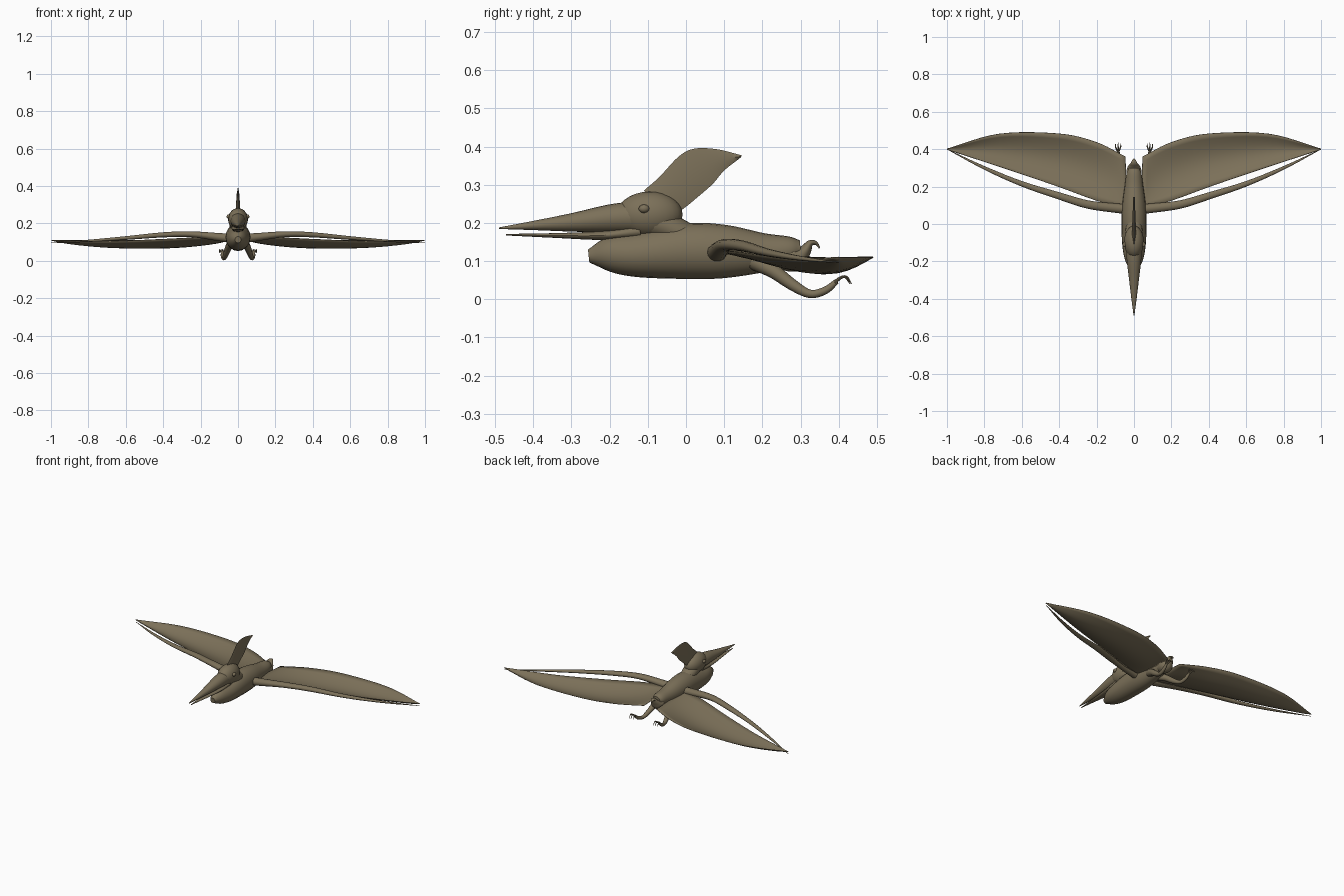
import bpy, bmesh, math
from mathutils import Vector

cube = bpy.data.objects.get("Cube")
if cube:
    bpy.data.objects.remove(cube, do_unlink=True)

hide = bpy.data.materials.new("olive brown hide")
hide.use_nodes = True
colour = (0.2, 0.163, 0.1, 1)
hide.diffuse_color = colour
shader = next(n for n in hide.node_tree.nodes if n.type == 'BSDF_PRINCIPLED')
shader.inputs["Base Color"].default_value = colour
shader.inputs["Roughness"].default_value = 0.8


def finish(name, bm, angle=40):
    bmesh.ops.recalc_face_normals(bm, faces=bm.faces)
    mesh = bpy.data.meshes.new(name)
    bm.to_mesh(mesh)
    bm.free()
    mesh.materials.append(hide)
    obj = bpy.data.objects.new(name, mesh)
    bpy.context.collection.objects.link(obj)
    bpy.ops.object.select_all(action='DESELECT')
    obj.select_set(True)
    bpy.context.view_layer.objects.active = obj
    bpy.ops.object.shade_smooth_by_angle(angle=math.radians(angle))
    return obj


def smooth(points, steps=5):
    """Catmull-Rom samples through tuples of any length."""
    pts = [Vector(p) for p in points]
    pts = [2 * pts[0] - pts[1]] + pts + [2 * pts[-1] - pts[-2]]
    out = []
    for a, b, c, d in zip(pts, pts[1:], pts[2:], pts[3:]):
        for i in range(steps):
            t = i / steps
            out.append(b + (c - a) * (t / 2) + (2 * a - 5 * b + 4 * c - d) * (t * t / 2)
                       + (3 * b - a - 3 * c + d) * (t ** 3 / 2))
    return out + [pts[-2]]


def tube(name, stations, side=(1, 0, 0), sides=20, steps=5):
    """Loft of ellipses; each station is x, y, z, half width, half height."""
    rows = smooth(stations, steps)
    centres = [Vector(r[:3]) for r in rows]
    bm = bmesh.new()
    rings = []
    for i, row in enumerate(rows):
        tangent = (centres[min(i + 1, len(rows) - 1)] - centres[max(i - 1, 0)]).normalized()
        across = Vector(side)
        across = (across - tangent * across.dot(tangent)).normalized()
        up = across.cross(tangent)
        ring = []
        for k in range(sides):
            a = math.tau * k / sides
            ring.append(bm.verts.new(centres[i] + across * (max(row[3], 0.0005) * math.cos(a))
                                     + up * (max(row[4], 0.0005) * math.sin(a))))
        rings.append(ring)
    for r, q in zip(rings, rings[1:]):
        for k in range(sides):
            j = (k + 1) % sides
            bm.faces.new((r[k], r[j], q[j], q[k]))
    bm.faces.new(rings[0])
    bm.faces.new(rings[-1])
    return finish(name, bm)


def ellipsoid(name, centre, radii):
    bm = bmesh.new()
    bmesh.ops.create_uvsphere(bm, u_segments=24, v_segments=14, radius=1)
    bmesh.ops.scale(bm, vec=radii, verts=bm.verts)
    bmesh.ops.translate(bm, vec=centre, verts=bm.verts)
    return finish(name, bm)


# Torso with a blunt chest, and an upturned tail
tube("body", [(0, y, z, w, h) for y, z, w, h in (
    (-0.255, 0.113, 0.016, 0.017), (-0.2, 0.118, 0.045, 0.046), (-0.12, 0.117, 0.062, 0.06),
    (0, 0.126, 0.067, 0.073), (0.1, 0.125, 0.063, 0.07), (0.2, 0.122, 0.05, 0.052),
    (0.27, 0.128, 0.04, 0.037), (0.3, 0.13, 0.026, 0.024))])
tube("tail", [(0, 0.24, 0.12, 0.035, 0.035), (0, 0.285, 0.108, 0.04, 0.036),
              (0, 0.31, 0.125, 0.03, 0.018), (0, 0.325, 0.146, 0.018, 0.009),
              (0, 0.34, 0.147, 0.01, 0.005), (0, 0.35, 0.134, 0.002, 0.002)])

# Neck, head and beak
tube("neck", [(0, -0.1, 0.21, 0.045, 0.045), (0, -0.05, 0.19, 0.046, 0.038),
              (0, -0.01, 0.17, 0.042, 0.036), (0, 0.04, 0.15, 0.03, 0.03)])
ellipsoid("head", (0, -0.095, 0.222), (0.053, 0.086, 0.06))
tube("upper_beak", [(0, y, z, w, h) for y, z, w, h in (
    (-0.49, 0.186, 0.002, 0.002), (-0.4, 0.193, 0.014, 0.012), (-0.3, 0.201, 0.026, 0.024),
    (-0.2, 0.211, 0.038, 0.037), (-0.13, 0.215, 0.042, 0.042))])
tube("lower_beak", [(0, y, z, w, h) for y, z, w, h in (
    (-0.472, 0.169, 0.002, 0.002), (-0.35, 0.167, 0.016, 0.006), (-0.22, 0.167, 0.03, 0.012),
    (-0.12, 0.178, 0.036, 0.02))])

# Thin blade of a crest, sweeping back from the crown
upper_edge = smooth([(-0.11, 0.285), (-0.07, 0.32), (-0.02, 0.373), (0.02, 0.394),
                     (0.08, 0.393), (0.146, 0.377)])
lower_edge = smooth([(-0.05, 0.215), (-0.01, 0.235), (0.03, 0.267), (0.07, 0.302),
                     (0.1, 0.337), (0.143, 0.371)])
bm = bmesh.new()
rows = []
for n, (a, b) in enumerate(zip(upper_edge, lower_edge)):
    mid = (a + b) / 2
    half = 0.013 * (1 - 0.7 * n / len(upper_edge))
    rows.append([bm.verts.new((x, p.x, p.y)) for x, p in
                 ((0, a), (half, mid), (0, b), (-half, mid))])
for r, q in zip(rows, rows[1:]):
    for k in range(4):
        j = (k + 1) % 4
        bm.faces.new((r[k], r[j], q[j], q[k]))
bm.faces.new(rows[0])
bm.faces.new(rows[-1])
finish("crest", bm)


def membrane(name, s):
    """Cupped sheet between a leading and a trailing edge."""
    front = smooth([(0.04, 0.08, 0.122), (0.2, 0.125, 0.125), (0.42, 0.205, 0.115),
                    (0.7, 0.3, 0.105), (1, 0.398, 0.11)], 6)
    back = smooth([(0.045, 0.36, 0.108), (0.2, 0.437, 0.109), (0.4, 0.483, 0.11),
                   (0.72, 0.482, 0.11), (1, 0.402, 0.11)], 6)
    bm = bmesh.new()
    rows = []
    chords = 10
    for n, (a, b) in enumerate(zip(front, back)):
        sag = 0.045 * math.sin(math.pi * n / (len(front) - 1)) ** 0.7 if 0 < n < len(front) - 1 else 0
        row = []
        for k in range(chords + 1):
            p = a.lerp(b, k / chords)
            row.append(bm.verts.new((s * p.x, p.y, p.z - sag * math.sin(math.pi * k / chords))))
        rows.append(row)
    for r, q in zip(rows, rows[1:]):
        for k in range(chords):
            bm.faces.new((r[k], r[k + 1], q[k + 1], q[k]))
    sheet = finish(name, bm)
    solid = sheet.modifiers.new("thickness", 'SOLIDIFY')
    solid.thickness = 0.003
    solid.offset = 0


# Paired parts
for label, s in (("left", 1), ("right", -1)):
    tube(label + "_wing_arm", [(s * x, y, z, w, h) for x, y, z, w, h in (
        (0.03, 0.08, 0.12, 0.027, 0.025), (0.1, 0.085, 0.127, 0.025, 0.022),
        (0.25, 0.105, 0.142, 0.022, 0.016), (0.4, 0.15, 0.139, 0.019, 0.014),
        (0.6, 0.215, 0.122, 0.014, 0.01), (0.8, 0.3, 0.107, 0.009, 0.006),
        (1, 0.4, 0.096, 0.001, 0.001))], side=(0, 1, 0), sides=14)
    membrane(label + "_wing_membrane", s)
    ellipsoid(label + "_eye", (s * 0.05, -0.11, 0.237), (0.011, 0.014, 0.011))
    tube(label + "_leg", [(s * x, y, z, r, r) for x, y, z, r in (
        (0.03, 0.18, 0.1, 0.024), (0.05, 0.23, 0.073, 0.019), (0.064, 0.28, 0.037, 0.015),
        (0.075, 0.325, 0.014, 0.011), (0.082, 0.365, 0.023, 0.01),
        (0.085, 0.395, 0.047, 0.007))], sides=12)
    for toe, spread in (("inner", -1), ("middle", 0), ("outer", 1)):
        reach = 0.004 * (1 - abs(spread))
        tube(label + "_" + toe + "_toe", [(s * x, y, z, r, r) for x, y, z, r in (
            (0.085, 0.385, 0.04, 0.005), (0.085 + 0.011 * spread, 0.405, 0.056, 0.004),
            (0.085 + 0.014 * spread, 0.417 + reach, 0.058, 0.003),
            (0.085 + 0.014 * spread, 0.43 + reach, 0.04, 0.001))], sides=8)
